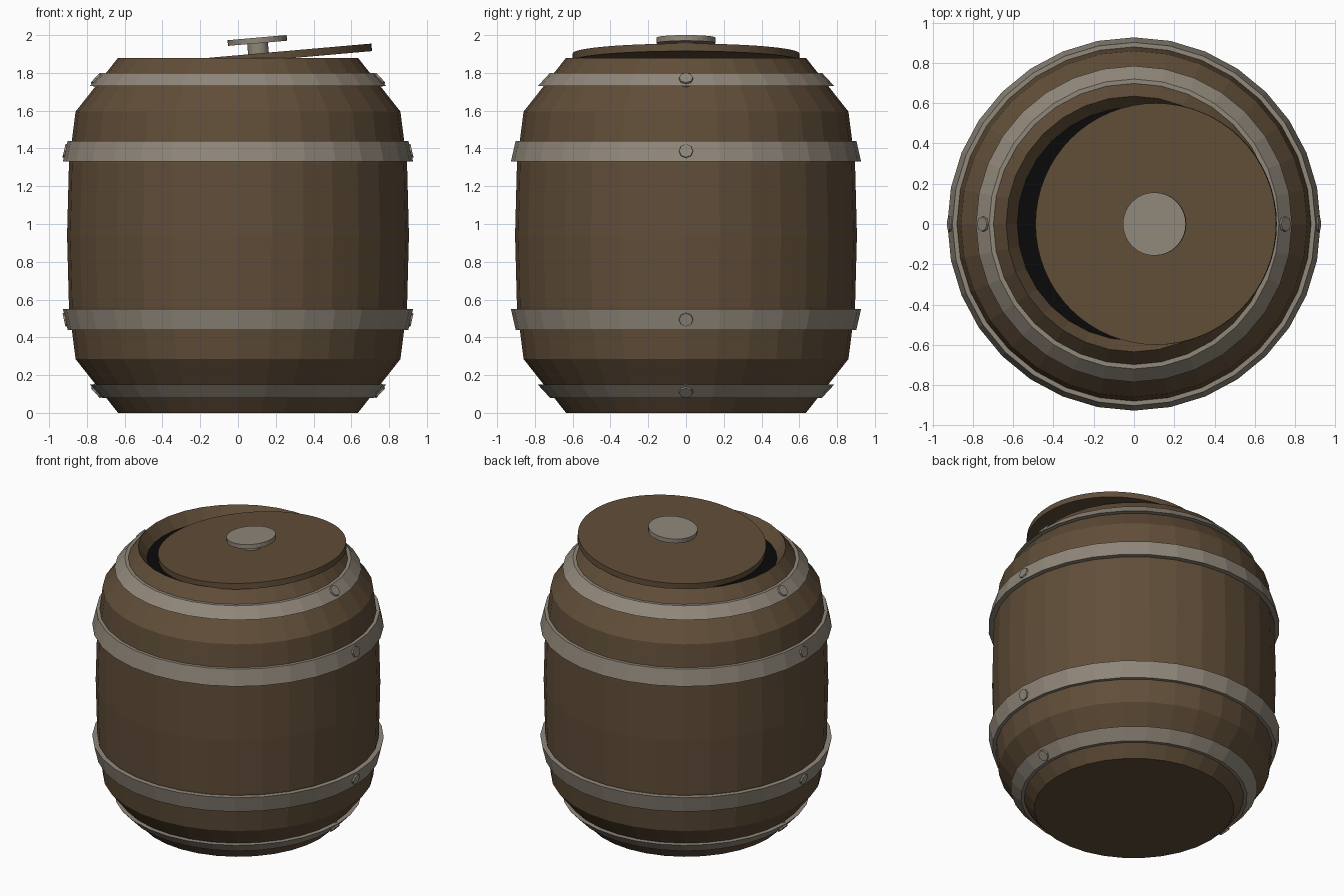
import bpy, bmesh, math
from mathutils import Vector, Matrix

if "Cube" in bpy.data.objects:
    bpy.data.objects.remove(bpy.data.objects["Cube"])

def material(name, rgb):
    m = bpy.data.materials.new(name)
    m.diffuse_color = (*rgb, 1)
    m.use_nodes = True
    m.node_tree.nodes["Principled BSDF"].inputs["Base Color"].default_value = m.diffuse_color
    return m

wood = material("brown wood", (0.118, 0.075, 0.040))
metal = material("grey metal", (0.28, 0.243, 0.195))
dark = material("black interior", (0.003, 0.003, 0.003))

MID = 0.94      # mirror height of the barrel

def finish(name, bm, mats):
    bmesh.ops.recalc_face_normals(bm, faces=bm.faces)
    me = bpy.data.meshes.new(name)
    bm.to_mesh(me)
    bm.free()
    for m in mats:
        me.materials.append(m)
    ob = bpy.data.objects.new(name, me)
    bpy.context.collection.objects.link(ob)
    return ob

def lathe(name, profile, mats, n=32, closed=False):
    """Spin an (r, z) profile around z; open profiles get end caps."""
    bm = bmesh.new()
    rings = [[bm.verts.new((r * math.cos(2 * math.pi * i / n),
                            r * math.sin(2 * math.pi * i / n), z))
              for i in range(n)] for r, z in profile]
    pairs = list(zip(rings, rings[1:]))
    if closed:
        pairs.append((rings[-1], rings[0]))
    for a, b in pairs:
        for i in range(n):
            j = (i + 1) % n
            bm.faces.new((a[i], a[j], b[j], b[i]))
    if not closed:
        bm.faces.new(rings[0])
        bm.faces.new(rings[-1])
    return finish(name, bm, mats)

# Barrel body with a bevelled mouth and a dark opening
half = [(0.635, 0), (0.86, 0.285), (0.895, 0.56)]
profile = half + [(0.905, MID)] + [(r, 2 * MID - z) for r, z in reversed(half)]
profile.append((0.58, 1.80))
barrel = lathe("barrel_body", profile, [wood, dark])
for f in barrel.data.polygons:
    if len(f.vertices) > 4 and f.center.z > 1:
        f.material_index = 1

def bolt(name, r, z, side, tilt):
    """Low octagonal bolt head facing outward along x."""
    bm = bmesh.new()
    bmesh.ops.create_cone(bm, cap_ends=True, segments=8, radius1=0.042,
                          radius2=0.036, depth=0.03)
    normal = Vector((side * math.cos(tilt), 0, math.sin(tilt)))
    rot = normal.to_track_quat('Z', 'Y').to_matrix().to_4x4()
    bmesh.ops.transform(bm, verts=bm.verts,
                        matrix=Matrix.Translation((side * r, 0, z)) @ rot)
    finish(name, bm, [metal])

# Hoops, mirrored above and below, each with two bolts
hoops = [("end", 0.785, 1.73, 0.72, 1.80, 0.73, 0.65),
         ("middle", 0.927, 1.33, 0.902, 1.44, 0.86, 0.86)]
for label, r0, z0, r1, z1, in0, in1 in hoops:
    tilt = math.atan2(r0 - r1, z1 - z0)
    for place, flip in (("upper", False), ("lower", True)):
        pts = [(r0, z0), (r1, z1), (in1, z1), (in0, z0)]
        if flip:
            pts = [(r, 2 * MID - z) for r, z in pts]
        lathe(f"{place}_{label}_hoop", pts, [metal], closed=True)
        zc = (z0 + z1) / 2
        for side, sname in ((1, "right"), (-1, "left")):
            bolt(f"{place}_{label}_bolt_{sname}", (r0 + r1) / 2 - 0.008,
                 2 * MID - zc if flip else zc, side, -tilt if flip else tilt)

# Tilted lid with a knob, shifted to the right
place_lid = Matrix.Translation((0.11, 0, 1.883)) @ Matrix.Rotation(math.radians(-5), 4, 'Y')
parts = [lathe("lid", [(0.60, -0.02), (0.60, 0.02)], [wood], 64),
         lathe("knob_stem", [(0.055, 0.015), (0.055, 0.08)], [metal], 32),
         lathe("knob_cap", [(0.157, 0.074), (0.157, 0.104)], [metal], 32)]
for ob in parts:
    ob.data.transform(place_lid)
